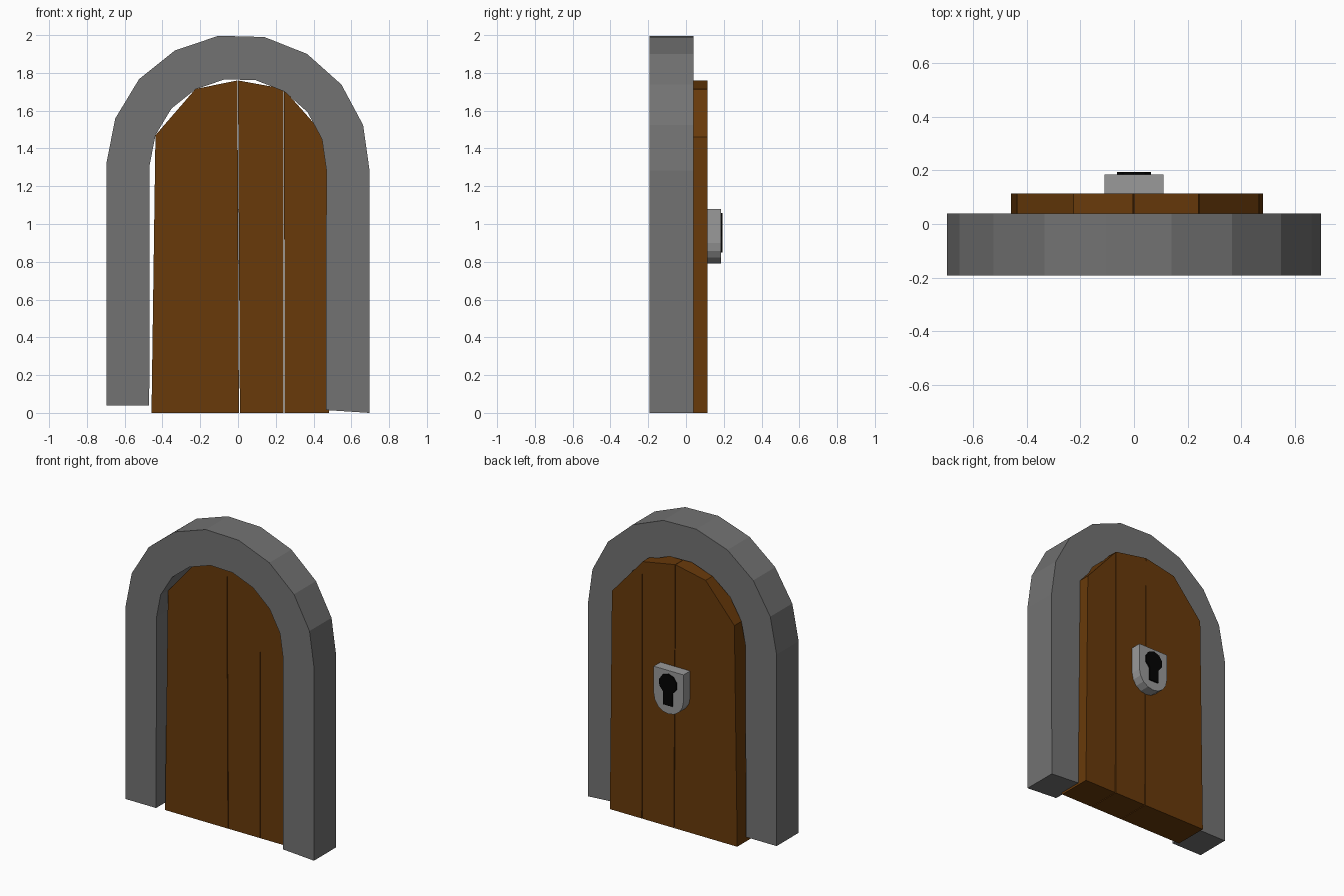
import bpy, bmesh
from math import sin, cos, radians

if "Cube" in bpy.data.objects:
    bpy.data.objects.remove(bpy.data.objects["Cube"])


def material(name, rgb):
    m = bpy.data.materials.new(name)
    m.diffuse_color = (*rgb, 1)
    m.use_nodes = True
    m.node_tree.nodes["Principled BSDF"].inputs["Base Color"].default_value = m.diffuse_color
    return m


def arc(cx, cz, r, start, end, segments):
    angles = [radians(start + (end - start) * i / segments) for i in range(segments + 1)]
    return [(cx + r * cos(a), cz + r * sin(a)) for a in angles]


def slab(name, faces, y0, y1, mat):
    """Extrude flat x-z faces from y0 to y1 into one solid."""
    bm = bmesh.new()
    for pts in faces:
        bm.faces.new([bm.verts.new((x, y0, z)) for x, z in pts])
    bmesh.ops.remove_doubles(bm, verts=bm.verts[:], dist=1e-5)
    out = bmesh.ops.extrude_face_region(bm, geom=bm.faces[:], use_keep_orig=True)
    top = [v for v in out["geom"] if isinstance(v, bmesh.types.BMVert)]
    bmesh.ops.translate(bm, verts=top, vec=(0, y1 - y0, 0))
    bmesh.ops.recalc_face_normals(bm, faces=bm.faces[:])
    mesh = bpy.data.meshes.new(name)
    bm.to_mesh(mesh)
    bm.free()
    obj = bpy.data.objects.new(name, mesh)
    bpy.context.collection.objects.link(obj)
    obj.data.materials.append(mat)
    return obj


stone = material("stone", (0.17, 0.17, 0.17))
wood = material("wood", (0.14, 0.042, 0.003))
steel = material("steel", (0.32, 0.32, 0.32))
black = material("black", (0.001, 0.001, 0.001))

# Stone arch: slightly tilted nine-sided arc on two uneven legs
outer = [(-0.697, 0.04)] + arc(0, 1.307, 0.697, 179, -2, 9) + [(0.695, 0.0)]
inner = [(-0.47, 0.04)] + arc(0, 1.303, 0.468, 179, -2, 9) + [(0.465, 0.015)]
quads = [(outer[i], outer[i + 1], inner[i + 1], inner[i]) for i in range(len(outer) - 1)]
slab("stone_arch", quads, -0.192, 0.04, stone)

# Door planks with narrow gaps, set deep into the arch
planks = {
    "left_plank": [(-0.458, 0), (0.005, 0), (-0.003, 1.76), (-0.225, 1.715), (-0.437, 1.47)],
    "middle_plank": [(0.01, 0), (0.242, 0), (0.241, 1.716), (0.0, 1.76)],
    "right_plank": [(0.247, 0), (0.482, 0), (0.467, 1.46), (0.243, 1.712)],
}
for name, pts in planks.items():
    slab(name, [pts], -0.114, 0.114, wood)

# Shield-shaped lock plate on the back
plate = [(0.11, 1.08), (-0.11, 1.08)] + arc(0, 0.9, 0.11, 180, 360, 8)
slab("lock_plate", [plate], 0.114, 0.184, steel)

# Keyhole: round head with a slot below
keyhole = arc(0, 0.993, 0.066, -60, 240, 8) + [(-0.033, 0.85), (0.033, 0.85)]
slab("keyhole", [keyhole], 0.184, 0.194, black)
